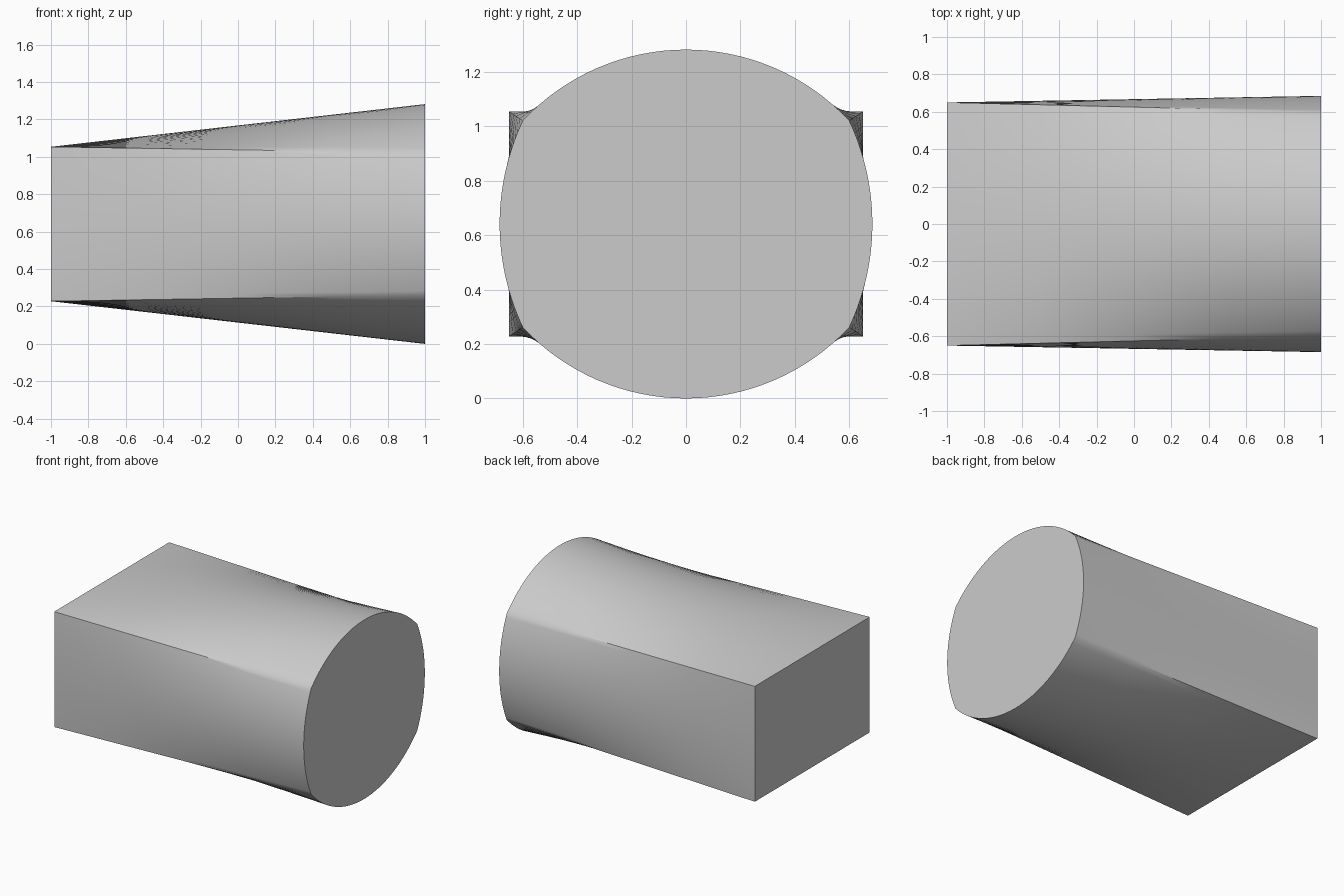
import bpy, bmesh, math
from mathutils import Vector

cube = bpy.data.objects.get("Cube")
if cube:
    bpy.data.objects.remove(cube)

MID_Z = 0.641        # height of the central axis
PER_SIDE = 32        # points along each of the four sides
ROWS = 4             # steps along the length
RECT = (0.65, 0.413)     # half width and half height of the rectangular end
CORNER = (0.60, 0.38)    # corners of the oval end
CROWN = (0.685, 0.641)   # outermost reach of the oval end


def bow(half, rise, s):
    """Point on a circular arc of given half chord and rise, s from -1 to 1."""
    radius = (half ** 2 + rise ** 2) / (2 * rise)
    angle = s * math.asin(half / radius)
    return radius * math.sin(angle), radius * math.cos(angle) - (radius - rise)


def outlines():
    """Matching (rectangle, oval) points, counter-clockwise in y and z."""
    pairs = []
    for side in range(4):
        upright = side % 2 == 0
        sign = 1 if side < 2 else -1
        out, along = (0, 1) if upright else (1, 0)
        for i in range(PER_SIDE):
            s = (2 * i / PER_SIDE - 1) * (1 if upright else -1)
            a, rise = bow(CORNER[along], CROWN[out] - CORNER[out], s)
            flat, round_ = Vector((0, 0)), Vector((0, 0))
            flat[out], flat[along] = sign * RECT[out], sign * s * RECT[along]
            round_[out] = sign * (CORNER[out] + rise)
            round_[along] = sign * a
            pairs.append((flat, round_))
    return pairs


# Grey material
grey = bpy.data.materials.new("light grey")
colour = (0.6, 0.6, 0.6, 1)
grey.use_nodes = True
grey.diffuse_color = colour
grey.node_tree.nodes["Principled BSDF"].inputs["Base Color"].default_value = colour

# Straight loft from the rectangular end to the oval end
bm = bmesh.new()
pairs = outlines()
rings = []
for r in range(ROWS + 1):
    t = r / ROWS
    points = [flat.lerp(oval, t) for flat, oval in pairs]
    rings.append([bm.verts.new((2 * t - 1, p.x, MID_Z + p.y)) for p in points])
for a, b in zip(rings, rings[1:]):
    for i in range(len(a)):
        j = (i + 1) % len(a)
        bm.faces.new((a[i], a[j], b[j], b[i]))

# Flat end caps
bm.faces.new(rings[0])
bm.faces.new(rings[-1])
bmesh.ops.recalc_face_normals(bm, faces=bm.faces)

mesh = bpy.data.meshes.new("transition_body")
bm.to_mesh(mesh)
bm.free()
mesh.materials.append(grey)
body = bpy.data.objects.new("transition_body", mesh)
bpy.context.collection.objects.link(body)

# Smooth walls, crisp edges
bpy.ops.object.select_all(action="DESELECT")
body.select_set(True)
bpy.context.view_layer.objects.active = body
bpy.ops.object.shade_smooth_by_angle(angle=math.radians(30))
